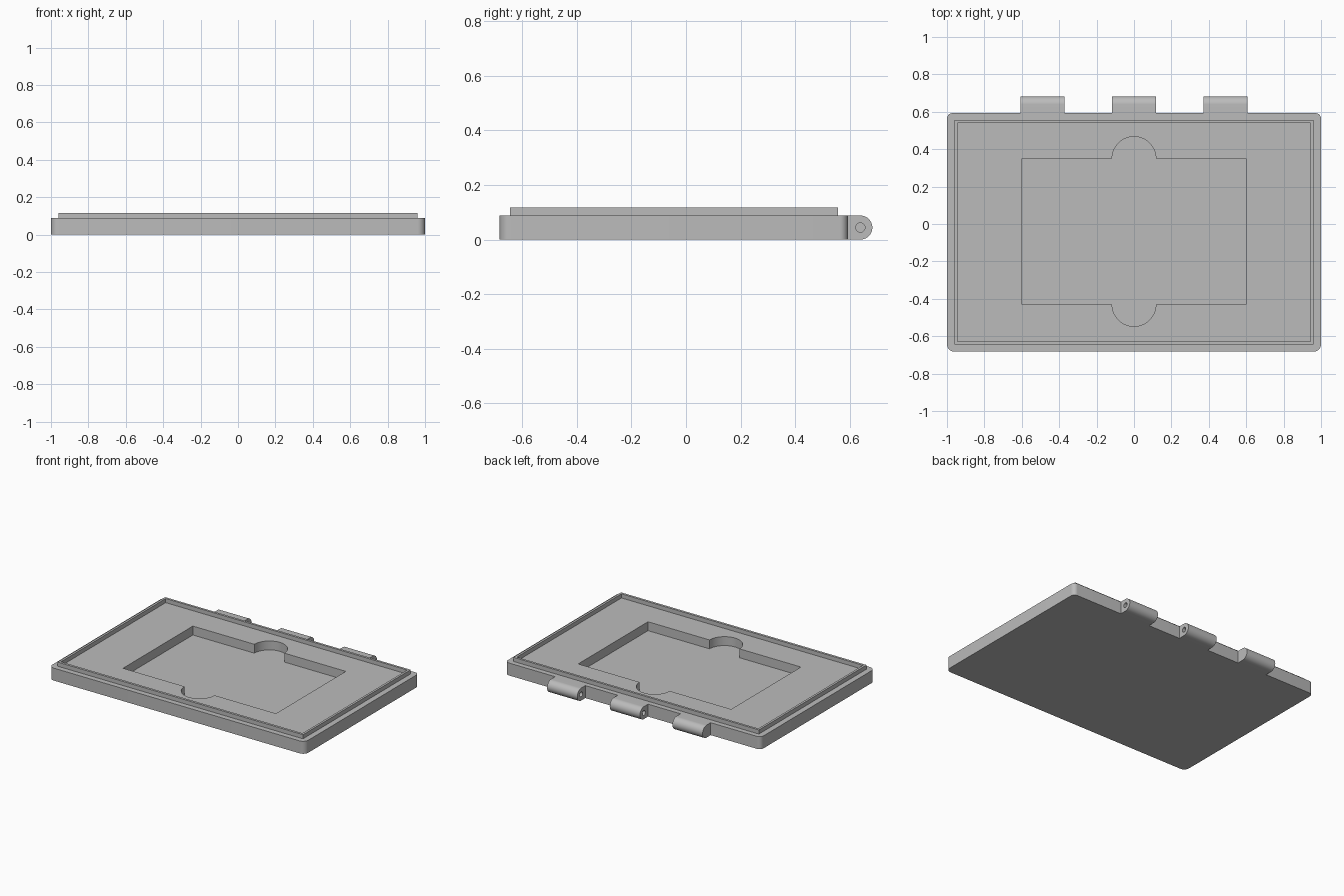
import bpy, bmesh
from math import sin, cos, pi
from mathutils import Matrix

cube = bpy.data.objects.get("Cube")
if cube:
    bpy.data.objects.remove(cube, do_unlink=True)

GREY = (0.5, 0.5, 0.5, 1)
grey = bpy.data.materials.new("plain grey")
grey.use_nodes = True
grey.diffuse_color = GREY
grey.node_tree.nodes["Principled BSDF"].inputs["Base Color"].default_value = GREY

FRONT, BACK = -0.683, 0.593
TOP, LIP_TOP, POCKET_FLOOR = 0.088, 0.117, 0.025


def arc(cx, cy, r, start, end, steps):
    """Points on an arc, angles in half turns."""
    angles = [pi * (start + (end - start) * i / steps) for i in range(steps + 1)]
    return [(cx + r * cos(a), cy + r * sin(a)) for a in angles]


def rectangle(x, y0, y1):
    return [(-x, y0), (x, y0), (x, y1), (-x, y1)]


def prism(name, outline, low, high, matrix=Matrix()):
    """Extrude a counter-clockwise outline from low to high."""
    bm = bmesh.new()
    face = bm.faces.new([bm.verts.new((x, y, low)) for x, y in outline])
    grown = bmesh.ops.extrude_face_region(bm, geom=[face])["geom"]
    moved = [v for v in grown if isinstance(v, bmesh.types.BMVert)]
    bmesh.ops.translate(bm, verts=moved, vec=(0, 0, high - low))
    bm.transform(matrix)
    bmesh.ops.recalc_face_normals(bm, faces=bm.faces)
    mesh = bpy.data.meshes.new(name)
    bm.to_mesh(mesh)
    bm.free()
    mesh.materials.append(grey)
    obj = bpy.data.objects.new(name, mesh)
    bpy.context.collection.objects.link(obj)
    return obj


def select_only(obj):
    bpy.ops.object.select_all(action='DESELECT')
    obj.select_set(True)
    bpy.context.view_layer.objects.active = obj


def cut(obj, cutter):
    select_only(obj)
    mod = obj.modifiers.new("cut", 'BOOLEAN')
    mod.operation, mod.solver, mod.object = 'DIFFERENCE', 'EXACT', cutter
    bpy.ops.object.modifier_apply(modifier=mod.name)
    bpy.data.objects.remove(cutter, do_unlink=True)


def smooth(obj):
    select_only(obj)
    bpy.ops.object.shade_smooth_by_angle(angle=pi / 6)


# Base slab with rounded vertical corners
rf, rb = 0.04, 0.03
base = prism("base_slab",
             arc(1 - rf, FRONT + rf, rf, -0.5, 0, 8)
             + arc(1 - rb, BACK - rb, rb, 0, 0.5, 8)
             + arc(rb - 1, BACK - rb, rb, 0.5, 1, 8)
             + arc(rf - 1, FRONT + rf, rf, 1, 1.5, 8), 0, TOP)

# Card pocket with two round finger notches
px, py0, py1, notch = 0.598, -0.43, 0.35, 0.117
pocket = ([(-px, py0)] + arc(0, py0, notch, 1, 2, 32) + [(px, py0), (px, py1)]
          + arc(0, py1, notch, 0, 1, 32) + [(-px, py1)])
cut(base, prism("pocket_cutter", pocket, POCKET_FLOOR, 0.2))
smooth(base)

# Thin raised lip around the top
lip = prism("raised_lip", rectangle(0.96, -0.645, 0.557), TOP, LIP_TOP)
cut(lip, prism("lip_cutter", rectangle(0.944, -0.628, 0.541), 0, 0.2))

# Three hinge knuckles on the back, each with a pin hole
r = TOP / 2
axis_y = BACK + 0.046
along_x = Matrix(((0, 0, 1, 0), (1, 0, 0, 0), (0, 1, 0, 0), (0, 0, 0, 1)))
profile = [(BACK, 0)] + arc(axis_y, r, r, -0.5, 0.5, 32) + [(BACK, TOP)]
hole = arc(axis_y, r, 0.017, 0, 2, 32)[:-1]
for side, x in (("right", -0.49), ("middle", 0), ("left", 0.49)):
    knuckle = prism(side + "_hinge_knuckle", profile, x - 0.118, x + 0.118, along_x)
    cut(knuckle, prism("pin_cutter", hole, x - 0.2, x + 0.2, along_x))
    smooth(knuckle)
